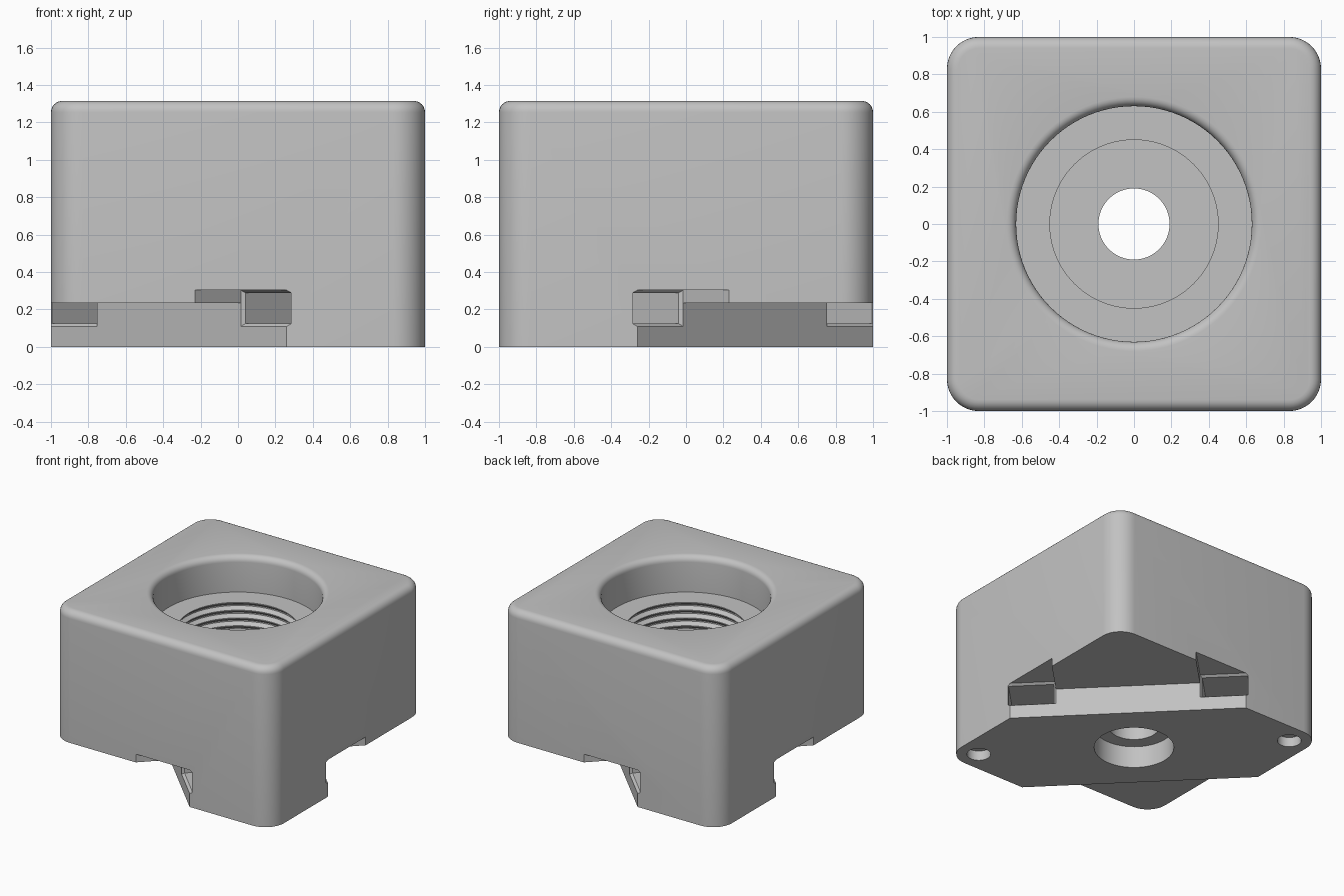
import bpy, bmesh, math
from mathutils import Matrix

if "Cube" in bpy.data.objects:
    bpy.data.objects.remove(bpy.data.objects["Cube"])

H = 1.315                      # block height
DIAG = Matrix.Rotation(math.radians(-45), 4, 'Z')   # local x runs along the foot bar


def make_object(name, bm):
    bmesh.ops.recalc_face_normals(bm, faces=bm.faces[:])
    mesh = bpy.data.meshes.new(name)
    bm.to_mesh(mesh)
    bm.free()
    ob = bpy.data.objects.new(name, mesh)
    bpy.context.collection.objects.link(ob)
    return ob


def box(bm, x0, x1, y0, y1, z0, z1):
    m = Matrix.Translation(((x0 + x1) / 2, (y0 + y1) / 2, (z0 + z1) / 2))
    bmesh.ops.create_cube(bm, size=1, matrix=m @ Matrix.Diagonal((x1 - x0, y1 - y0, z1 - z0, 1)))


def loft(bm, rings, closed_ends=True):
    rows = [[bm.verts.new(p) for p in ring] for ring in rings]
    n = len(rows[0])
    for a, b in zip(rows, rows[1:]):
        for i in range(n):
            j = (i + 1) % n
            bm.faces.new((a[i], a[j], b[j], b[i]))
    if closed_ends:
        bm.faces.new(rows[0])
        bm.faces.new(rows[-1])


def lathe(bm, profile, n, cx=0, cy=0):
    loft(bm, [[(cx + r * math.cos(2 * math.pi * i / n), cy + r * math.sin(2 * math.pi * i / n), z)
               for i in range(n)] for r, z in profile])


def cut(target, cutter):
    mod = target.modifiers.new("cut", 'BOOLEAN')
    mod.operation = 'DIFFERENCE'
    mod.solver = 'EXACT'
    mod.object = cutter
    bpy.context.view_layer.objects.active = target
    bpy.ops.object.modifier_apply(modifier=mod.name)
    bpy.data.objects.remove(cutter)


# Block with rounded upright corners and a softened top rim
bm = bmesh.new()
box(bm, -1, 1, -1, 1, 0, H)
upright = [e for e in bm.edges if abs(e.verts[0].co.z - e.verts[1].co.z) > 0.5]
bmesh.ops.bevel(bm, geom=upright, offset=0.17, segments=10, profile=0.5, affect='EDGES')
rim = [e for e in bm.edges if all(v.co.z > H - 0.001 for v in e.verts)]
bmesh.ops.bevel(bm, geom=rim, offset=0.06, segments=6, profile=0.5, affect='EDGES')
block = make_object("block", bm)

# Two opposite corners cut away underneath, leaving a diagonal foot bar
for s in (-1, 1):
    bm = bmesh.new()
    y0, y1 = sorted((s * 0.523, s * 2))
    box(bm, -2, 2, y0, y1, -0.2, 0.235)
    bm.transform(DIAG)
    cut(block, make_object("corner_cutter", bm))

# Strap slots across the foot bar, with chamfered mouths
for s in (-1, 1):
    bm = bmesh.new()
    rings = []
    for v, d in ((-1.6, 0), (-0.523, 0), (-0.503, 0.015), (0.503, 0.015), (0.523, 0), (1.6, 0)):
        x0, x1, z0, z1 = 0.545 + d, 0.92 - d, 0.11 + d, 0.303 - d
        rings.append([(s * x0, v, z0), (s * x1, v, z0), (s * x1, v, z1), (s * x0, v, z1)])
    loft(bm, rings)
    bm.transform(DIAG)
    cut(block, make_object("slot_cutter", bm))

# Central bore: bottom recess, through hole, threaded socket, wide top recess
profile = [(0.30, -0.1), (0.30, 0.18), (0.19, 0.18), (0.19, 0.36), (0.45, 0.36)]
pitch, z = 0.064, 0.38
for k in range(10):
    zk = z + k * pitch
    profile += [(0.45, zk), (0.478, zk + 0.024), (0.478, zk + 0.034), (0.45, zk + 0.056)]
profile += [(0.45, 1.02), (0.63, 1.02)]
for k in range(7):
    a = math.radians(15 * k)
    profile.append((0.68 - 0.05 * math.cos(a), H - 0.05 + 0.05 * math.sin(a)))
profile.append((0.68, H + 0.1))
bm = bmesh.new()
lathe(bm, profile, 96)
cut(block, make_object("bore_cutter", bm))

# Small blind holes at both ends of the foot bar
for s in (-1, 1):
    bm = bmesh.new()
    lathe(bm, [(0.09, -0.1), (0.09, 0.08)], 32, s * 0.83, -s * 0.83)
    cut(block, make_object("magnet_hole_cutter", bm))

# Single grey finish, smooth with sharp edges kept
grey = bpy.data.materials.new("light grey")
grey.diffuse_color = (0.54, 0.54, 0.54, 1)
grey.use_nodes = True
grey.node_tree.nodes["Principled BSDF"].inputs["Base Color"].default_value = grey.diffuse_color
block.data.materials.clear()
block.data.materials.append(grey)
for p in block.data.polygons:
    p.material_index = 0
bpy.ops.object.select_all(action='DESELECT')
block.select_set(True)
bpy.context.view_layer.objects.active = block
bpy.ops.object.shade_smooth_by_angle(angle=math.radians(30))
